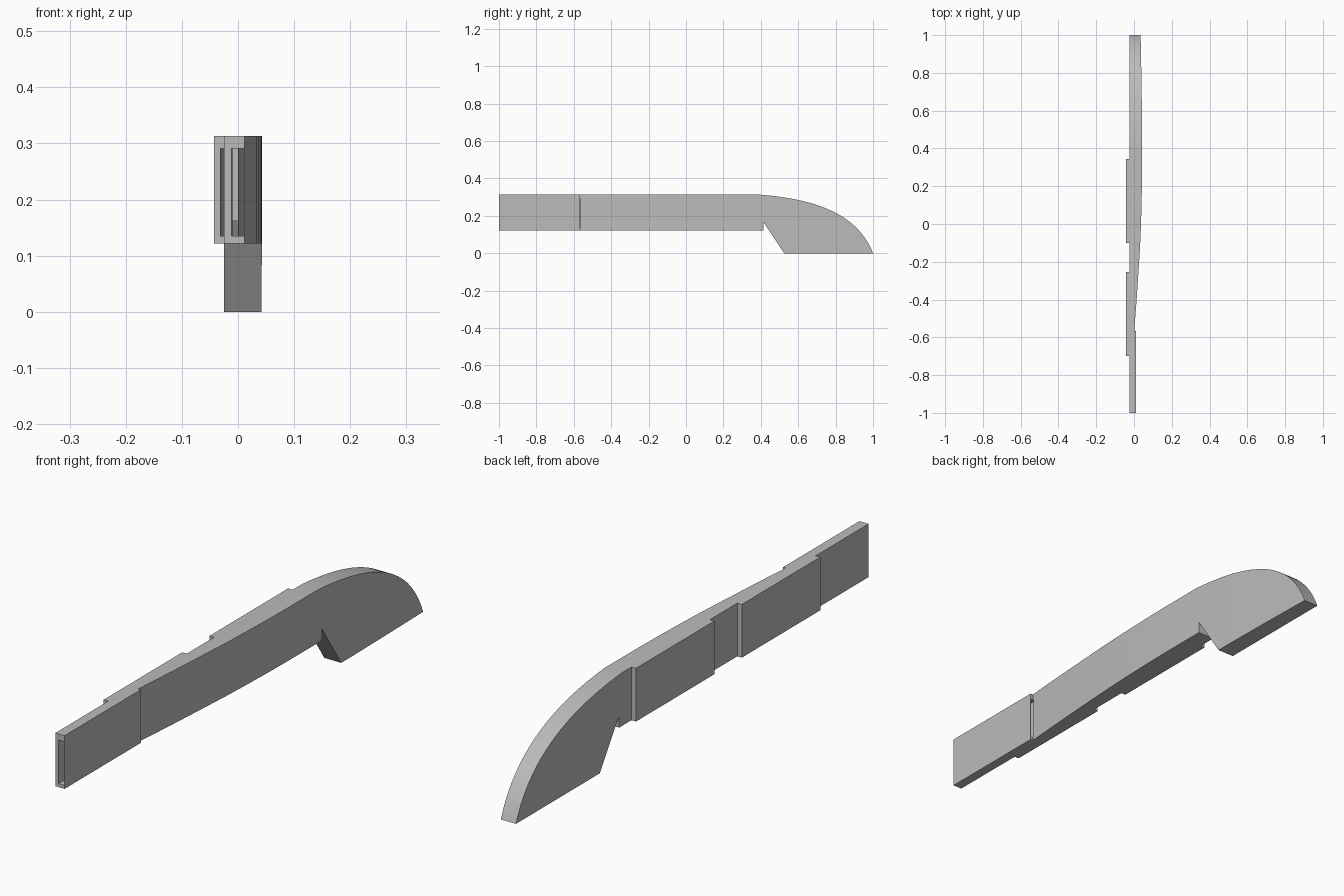
import bpy
import bmesh
from mathutils import Vector
from mathutils.geometry import interpolate_bezier

cube = bpy.data.objects.get("Cube")
if cube:
    bpy.data.objects.remove(cube, do_unlink=True)

grey = bpy.data.materials.new("plain grey")
grey.use_nodes = True
grey.diffuse_color = (0.5, 0.5, 0.5, 1)
grey.node_tree.nodes["Principled BSDF"].inputs["Base Color"].default_value = (0.5, 0.5, 0.5, 1)

LEFT, LOW, HIGH = -0.025, 0.122, 0.313
SLOT_LOW, SLOT_HIGH = 0.135, 0.291
STEP = -0.567


def prism(name, points, axis, start, end):
    """Extrude an outline: axis 'x' takes (y, z) points, axis 'z' takes (x, y) points."""
    bm = bmesh.new()
    if axis == 'x':
        verts = [bm.verts.new((start, a, b)) for a, b in points]
        step = Vector((end - start, 0, 0))
    else:
        verts = [bm.verts.new((a, b, start)) for a, b in points]
        step = Vector((0, 0, end - start))
    face = bm.faces.new(verts)
    moved = bmesh.ops.extrude_face_region(bm, geom=[face])["geom"]
    bmesh.ops.translate(bm, vec=step, verts=[g for g in moved if isinstance(g, bmesh.types.BMVert)])
    bmesh.ops.recalc_face_normals(bm, faces=bm.faces)
    mesh = bpy.data.meshes.new(name)
    bm.to_mesh(mesh)
    bm.free()
    mesh.materials.append(grey)
    obj = bpy.data.objects.new(name, mesh)
    bpy.context.collection.objects.link(obj)
    return obj


def activate(obj):
    bpy.ops.object.select_all(action='DESELECT')
    obj.select_set(True)
    bpy.context.view_layer.objects.active = obj


def combine(obj, cutter, operation):
    """Apply a boolean and discard the helper."""
    cutter.hide_render = True
    mod = obj.modifiers.new("cut", 'BOOLEAN')
    mod.operation = operation
    mod.solver = 'EXACT'
    mod.object = cutter
    activate(obj)
    bpy.ops.object.modifier_apply(modifier=mod.name)
    bpy.data.objects.remove(cutter, do_unlink=True)


# Body: side outline with rounded hooked tail
tail = interpolate_bezier(Vector((0.4, HIGH)), Vector((0.75, 0.285)),
                          Vector((0.93, 0.18)), Vector((1, 0)), 28)
side = [(-1, LOW), (-1, HIGH)] + [(p.x, p.y) for p in tail]
side += [(0.525, 0), (0.415, 0.165), (0.415, LOW)]
body = prism("body", side, 'x', -0.1, 0.1)

# Body plan: straight left face, gently bulging right face, stepped front sleeve
plan = [(LEFT, -1.1), (0.0115, -1.1), (0.0115, STEP), (0.001, STEP),
        (0.014, -0.4), (0.027, -0.2), (0.033, -0.1), (0.037, 0), (0.04, 0.1),
        (0.042, 0.22), (0.0425, 0.4), (0.042, 0.6), (0.039, 0.8), (0.033, 1.1),
        (LEFT, 1.1)]
combine(body, prism("plan_cutter", plan, 'z', -0.5, 0.8), 'INTERSECT')

# Long slot from the open front end to the notch
slot = [(-0.012, -1.1), (0.0103, -1.1), (0.0103, STEP + 0.004), (0, STEP + 0.004),
        (0, 0.416), (-0.01, 0.416), (-0.01, STEP + 0.004)]
combine(body, prism("slot_cutter", slot, 'z', SLOT_LOW, SLOT_HIGH), 'DIFFERENCE')
activate(body)
bpy.ops.object.shade_smooth_by_angle(angle=0.4)

# Raised side pads, each with a tapering pocket open to the front
for name, front, back in (("front_pad", -0.70, -0.255), ("rear_pad", -0.10, 0.345)):
    outline = [(front, LOW), (back, LOW), (back, HIGH), (front, HIGH)]
    pad = prism(name, outline, 'x', -0.043, LEFT)
    pocket = [(-0.031, front - 0.01), (-0.02, front - 0.01),
              (-0.02, back - 0.03), (LEFT, back - 0.03)]
    combine(pad, prism("pocket_cutter", pocket, 'z', SLOT_LOW, SLOT_HIGH), 'DIFFERENCE')
